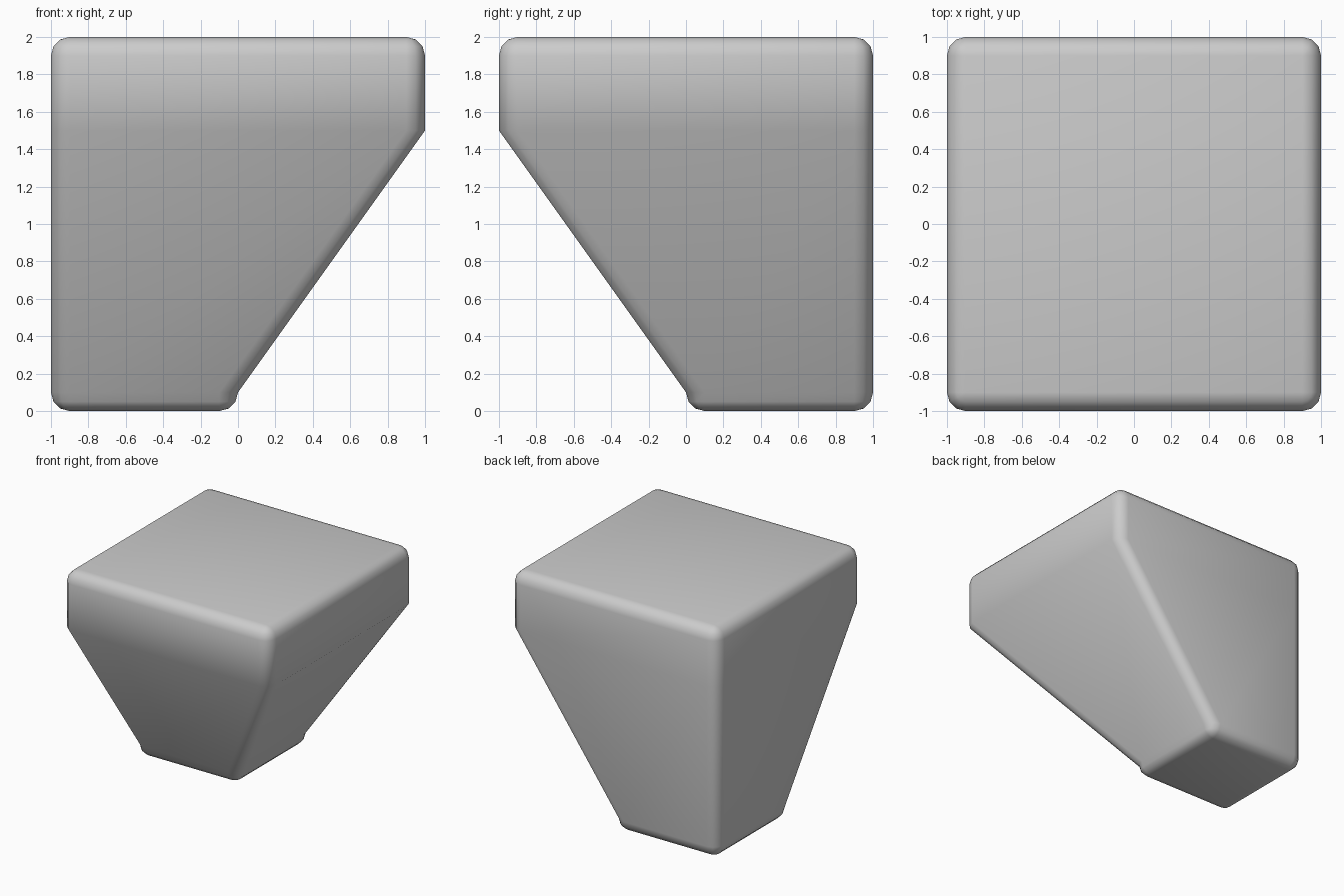
import bpy, bmesh, math

if "Cube" in bpy.data.objects:
    bpy.data.objects.remove(bpy.data.objects["Cube"])

R = 0.1   # rounding radius
SEG = 3   # segments per rounded edge


def ring(bm, x0, x1, y0, y1, z, r):
    """Rounded rectangle; corner centres stay R inside the given bounds."""
    centres = [(x1 - R, y1 - R), (x0 + R, y1 - R), (x0 + R, y0 + R), (x1 - R, y0 + R)]
    verts = []
    for q, (cx, cy) in enumerate(centres):
        for i in range(SEG + 1):
            a = (q + i / SEG) * math.pi / 2
            verts.append(bm.verts.new((cx + r * math.cos(a), cy + r * math.sin(a), z)))
    return verts


foot = (-1, 0, 0, 1)
top = (-1, 1, -1, 1)
bm = bmesh.new()
rings = []

# rounded bottom edge of the small foot
for i in range(SEG + 1):
    a = (1 - i / SEG) * math.pi / 2
    rings.append(ring(bm, *foot, R - R * math.sin(a), R * math.cos(a)))

# flare out to the full square, then the rounded top edge
rings.append(ring(bm, *top, 1.5, R))
for i in range(SEG + 1):
    a = i / SEG * math.pi / 2
    rings.append(ring(bm, *top, 2 - R + R * math.sin(a), R * math.cos(a)))

# skin the rings and close both ends
n = len(rings[0])
for lo, hi in zip(rings, rings[1:]):
    for i in range(n):
        j = (i + 1) % n
        bm.faces.new((lo[i], lo[j], hi[j], hi[i]))
bm.faces.new(rings[0][::-1])
bm.faces.new(rings[-1])
bmesh.ops.remove_doubles(bm, verts=bm.verts, dist=1e-4)
bmesh.ops.recalc_face_normals(bm, faces=bm.faces)
for f in bm.faces:
    f.smooth = True

mesh = bpy.data.meshes.new("tapered_block")
bm.to_mesh(mesh)
bm.free()
block = bpy.data.objects.new("tapered_block", mesh)
bpy.context.collection.objects.link(block)
